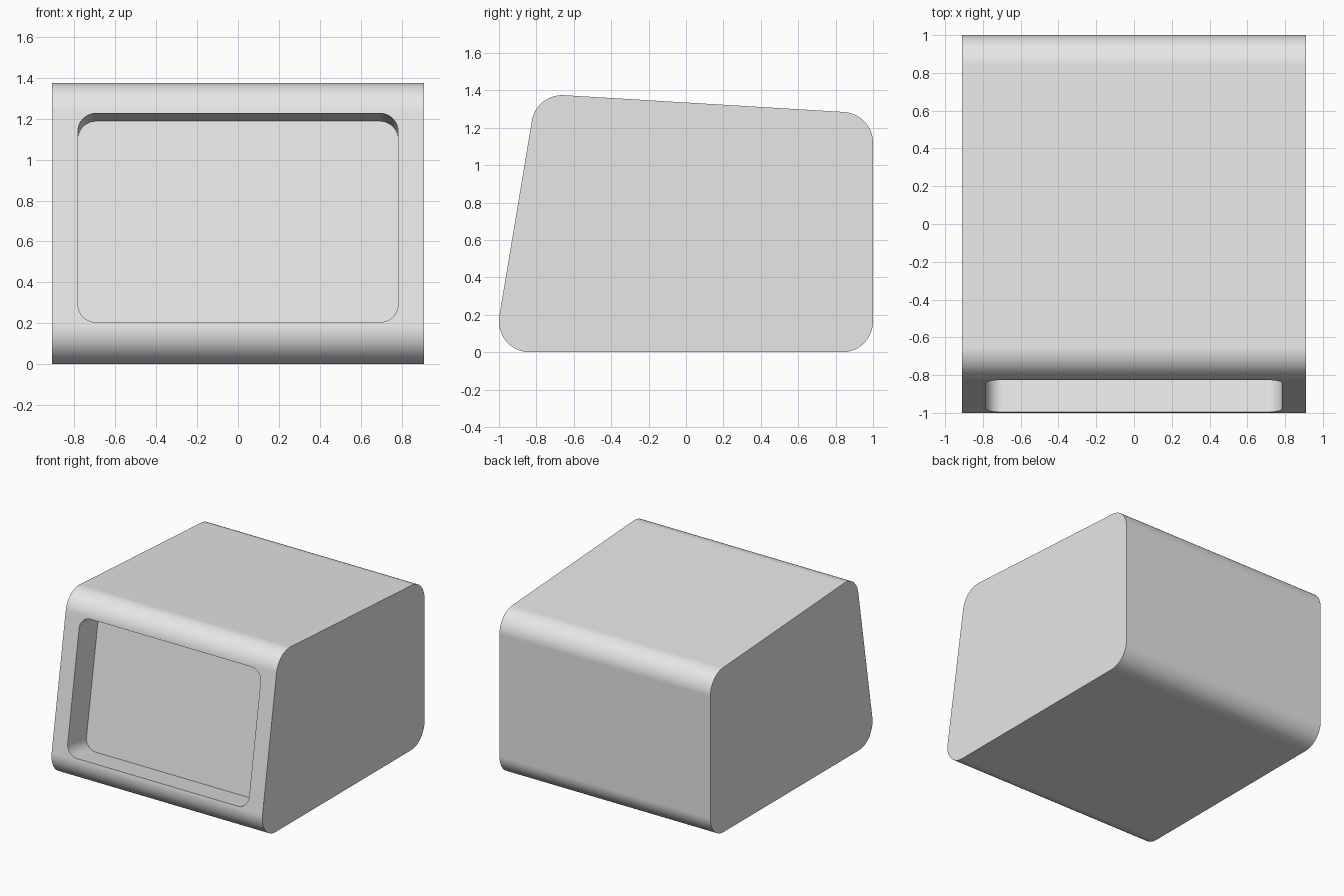
import bpy
import bmesh
import math
from mathutils import Matrix, Vector

cube = bpy.data.objects.get("Cube")
if cube:
    bpy.data.objects.remove(cube, do_unlink=True)


def make_material(name, color):
    mat = bpy.data.materials.new(name)
    mat.use_nodes = True
    mat.diffuse_color = color
    mat.node_tree.nodes["Principled BSDF"].inputs["Base Color"].default_value = color
    return mat


def rounded(corners, radius, steps=16):
    """Round every corner of a convex, counter-clockwise polygon."""
    points = []
    for i, c in enumerate(corners):
        corner = Vector(c)
        a = (Vector(corners[i - 1]) - corner).normalized()
        b = (Vector(corners[(i + 1) % len(corners)]) - corner).normalized()
        half = a.angle(b) / 2
        centre = corner + (a + b).normalized() * radius / math.sin(half)
        start = corner + a * radius / math.tan(half) - centre
        sweep = math.pi - 2 * half
        for k in range(steps + 1):
            points.append(centre + Matrix.Rotation(sweep * k / steps, 2) @ start)
    return points


def prism(name, outline, low, high, matrix, mat):
    """Extrude a closed outline along its local z axis."""
    bm = bmesh.new()
    base = bm.faces.new([bm.verts.new((p.x, p.y, low)) for p in outline])
    grown = bmesh.ops.extrude_face_region(bm, geom=[base])["geom"]
    top = [v for v in grown if isinstance(v, bmesh.types.BMVert)]
    bmesh.ops.translate(bm, verts=top, vec=(0, 0, high - low))
    bm.transform(matrix)
    bmesh.ops.recalc_face_normals(bm, faces=bm.faces)
    mesh = bpy.data.meshes.new(name)
    bm.to_mesh(mesh)
    bm.free()
    mesh.materials.append(mat)
    obj = bpy.data.objects.new(name, mesh)
    bpy.context.collection.objects.link(obj)
    return obj


grey = make_material("light_grey", (0.8, 0.8, 0.8, 1))

# Housing: rounded side profile with a sloped front and top
side = [(-1.03, 0), (1, 0), (1, 1.275), (-0.8, 1.383)]
sideways = Matrix(((0, 0, 1, 0), (1, 0, 0, 0), (0, 1, 0, 0), (0, 0, 0, 1)))
housing = prism("housing", rounded(side, 0.165), -0.91, 0.91, sideways, grey)

# Screen recess: rounded rectangle sunk square to the sloped front
w, h = 0.783, 0.518
opening = rounded([(-w, -h), (w, -h), (w, h), (-w, h)], 0.09, 12)
tilt = math.pi / 2 - math.atan(1 / 6)
place = Matrix.Translation((0, -0.911, 0.716)) @ Matrix.Rotation(tilt, 4, "X")
cutter = prism("recess_cutter", opening, -0.235, 0.1, place, grey)
cutter.hide_render = True

bpy.ops.object.select_all(action="DESELECT")
bpy.context.view_layer.objects.active = housing
housing.select_set(True)
cut = housing.modifiers.new("screen_recess", "BOOLEAN")
cut.operation = "DIFFERENCE"
cut.solver = "EXACT"
cut.object = cutter
bpy.ops.object.modifier_apply(modifier=cut.name)
bpy.data.objects.remove(cutter, do_unlink=True)

# Smooth rounds, crisp rims and level flat faces
bpy.ops.object.shade_smooth_by_angle(angle=math.radians(30))
level = housing.modifiers.new("flat_faces", "WEIGHTED_NORMAL")
level.keep_sharp = True
